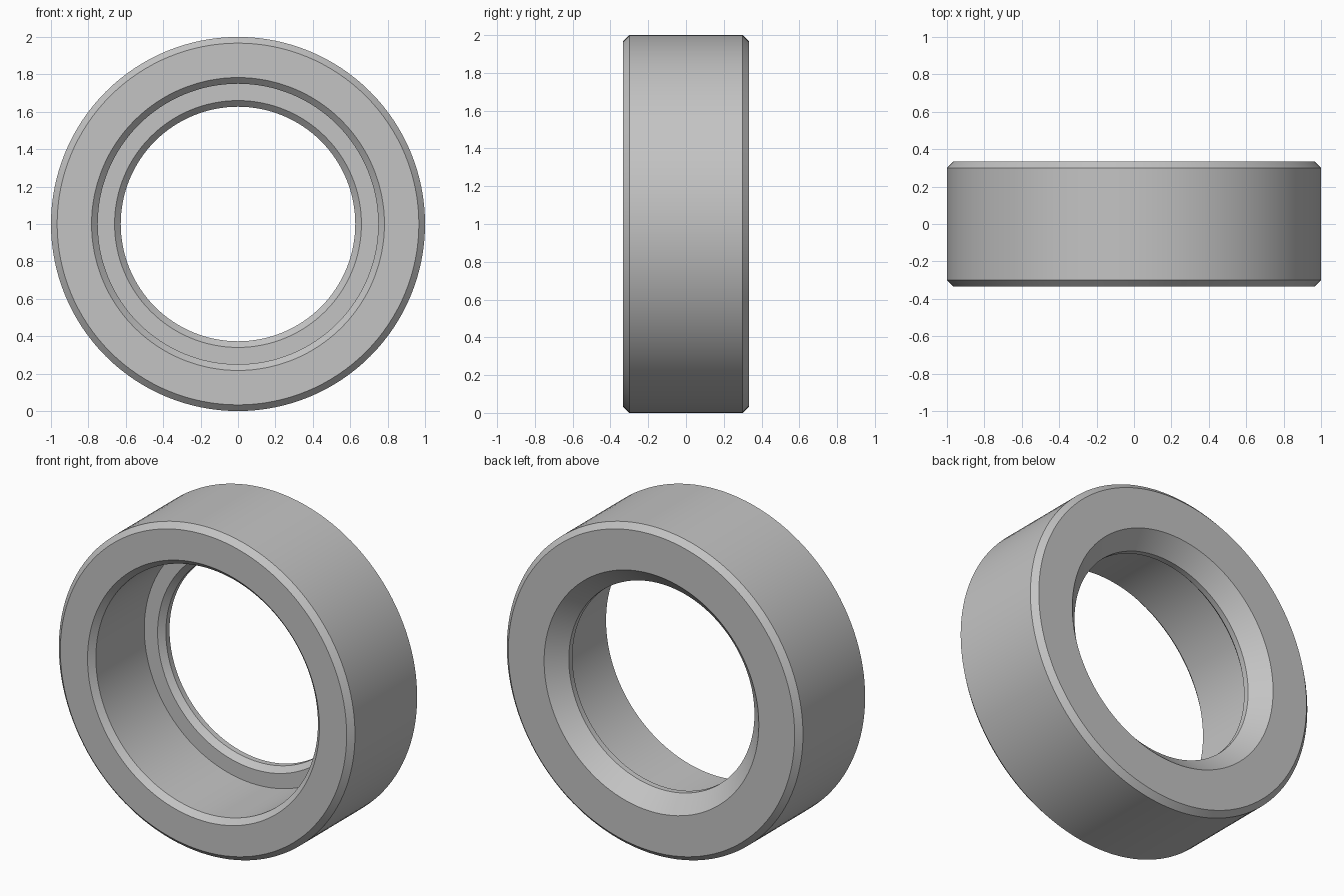
import bpy, bmesh, math
from mathutils import Matrix, Vector

cube = bpy.data.objects.get("Cube")
if cube:
    bpy.data.objects.remove(cube, do_unlink=True)

# Main dimensions
SEGMENTS = 128
HALF_WIDTH = 0.333
CHAMFER = 0.033
OUTER, BORE, LIP, REAR_MOUTH = 1.0, 0.75, 0.627, 0.725
SHOULDER_Y = 0.167
CONE_Y = 0.235

# Closed cross-section as (radius, y)
profile = [
    (OUTER - CHAMFER, -HALF_WIDTH),
    (OUTER, -HALF_WIDTH + CHAMFER),
    (OUTER, HALF_WIDTH - CHAMFER),
    (OUTER - CHAMFER, HALF_WIDTH),
    (REAR_MOUTH, HALF_WIDTH),
    (LIP, CONE_Y),
    (LIP, SHOULDER_Y + CHAMFER),
    (LIP + CHAMFER, SHOULDER_Y),
    (BORE, SHOULDER_Y),
    (BORE, -HALF_WIDTH + CHAMFER),
    (BORE + CHAMFER, -HALF_WIDTH),
]

# Revolve the section about the y axis
bm = bmesh.new()
rings = []
for i in range(SEGMENTS):
    turn = Matrix.Rotation(math.tau * i / SEGMENTS, 3, 'Y')
    rings.append([bm.verts.new(turn @ Vector((r, y, 0)) + Vector((0, 0, OUTER)))
                  for r, y in profile])
for i, ring in enumerate(rings):
    following = rings[(i + 1) % SEGMENTS]
    for j in range(len(profile)):
        k = (j + 1) % len(profile)
        bm.faces.new((ring[j], ring[k], following[k], following[j]))
bmesh.ops.recalc_face_normals(bm, faces=bm.faces)
mesh = bpy.data.meshes.new("stepped_ring")
bm.to_mesh(mesh)
bm.free()

ring_obj = bpy.data.objects.new("stepped_ring", mesh)
bpy.context.collection.objects.link(ring_obj)

# Plain grey material
grey = bpy.data.materials.new("plain_grey")
grey.use_nodes = True
colour = (0.55, 0.55, 0.55, 1)
grey.diffuse_color = colour
grey.node_tree.nodes["Principled BSDF"].inputs["Base Color"].default_value = colour
mesh.materials.append(grey)

# Smooth walls with crisp chamfer edges
bpy.ops.object.select_all(action='DESELECT')
ring_obj.select_set(True)
bpy.context.view_layer.objects.active = ring_obj
bpy.ops.object.shade_smooth_by_angle(angle=math.radians(30))
